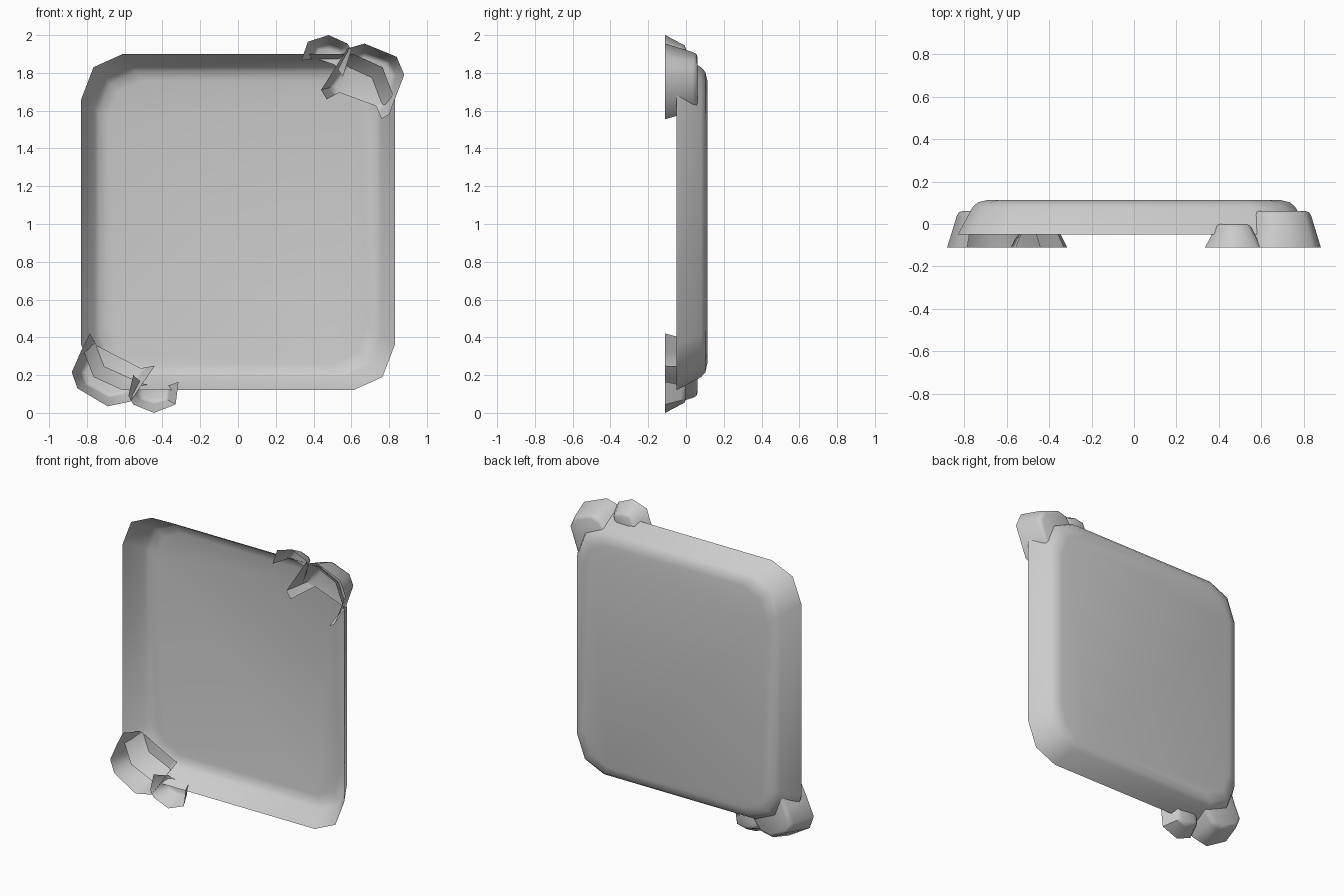
import bpy, bmesh, math
from mathutils import Vector

if "Cube" in bpy.data.objects:
    bpy.data.objects.remove(bpy.data.objects["Cube"])


def shell(name, rings, closed, angle):
    """Open-fronted shell: stacked rings of (x, y, z) with a flat back cap."""
    bm = bmesh.new()
    rows = [[bm.verts.new(p) for p in ring] for ring in rings]
    n = len(rows[0])
    for a, b in zip(rows, rows[1:]):
        for i in range(n if closed else n - 1):
            j = (i + 1) % n
            bm.faces.new((a[i], a[j], b[j], b[i]))
    cap = bm.faces.new(rows[-1])
    bmesh.ops.recalc_face_normals(bm, faces=bm.faces[:])
    cap.normal_update()
    if cap.normal.y < 0:
        bmesh.ops.reverse_faces(bm, faces=bm.faces[:])
    mesh = bpy.data.meshes.new(name)
    bm.to_mesh(mesh)
    bm.free()
    obj = bpy.data.objects.new(name, mesh)
    bpy.context.collection.objects.link(obj)
    bpy.ops.object.select_all(action='DESELECT')
    obj.select_set(True)
    bpy.context.view_layer.objects.active = obj
    bpy.ops.object.shade_smooth_by_angle(angle=math.radians(angle))
    return obj


# Main panel: chamfered-corner tray, open at the front, rounded to a flat back
W, H, ZC = 0.83, 0.89, 1.01
corner = [(0.83, 0.65), (0.765, 0.82), (0.61, 0.89)]
outline = (corner + [(-x, z) for x, z in reversed(corner)]
           + [(-x, -z) for x, z in corner]
           + [(x, -z) for x, z in reversed(corner)])
panel_rings = []
for inset, y in [(0, -0.05), (0.07, 0.08), (0.095, 0.102), (0.14, 0.113)]:
    panel_rings.append([(x * (W - inset) / W, y, ZC + z * (H - inset) / H)
                        for x, z in outline])
shell("panel", panel_rings, True, 60)


# Corner stones: hollow lumps whose wall is left open where it meets the panel
def stone(name, rim, centre, back):
    c = Vector(centre)
    rings = []
    for inset, y in [(0, -0.11), (0.045, back - 0.025), (0.055, back - 0.007), (0.075, back)]:
        ring = []
        for p in map(Vector, rim):
            q = p + (c - p).normalized() * inset
            ring.append((q.x, y, q.y))
        rings.append(ring)
    return shell(name, rings, False, 50)


stone("large_stone_top",
      [(0.76, 1.555), (0.80, 1.58), (0.88, 1.79), (0.84, 1.885), (0.67, 1.955),
       (0.58, 1.93), (0.44, 1.71), (0.47, 1.66)], (0.67, 1.77), 0.062)
stone("small_stone_top",
      [(0.555, 1.78), (0.60, 1.92), (0.58, 1.955), (0.48, 2.0), (0.37, 1.965),
       (0.335, 1.865)], (0.48, 1.89), 0.0)
stone("large_stone_bottom",
      [(-0.785, 0.42), (-0.83, 0.33), (-0.88, 0.215), (-0.85, 0.13), (-0.69, 0.035),
       (-0.57, 0.06), (-0.44, 0.25)], (-0.66, 0.21), 0.062)
stone("small_stone_bottom",
      [(-0.555, 0.20), (-0.58, 0.09), (-0.555, 0.045), (-0.445, 0.0), (-0.33, 0.045),
       (-0.315, 0.165)], (-0.45, 0.11), 0.0)
